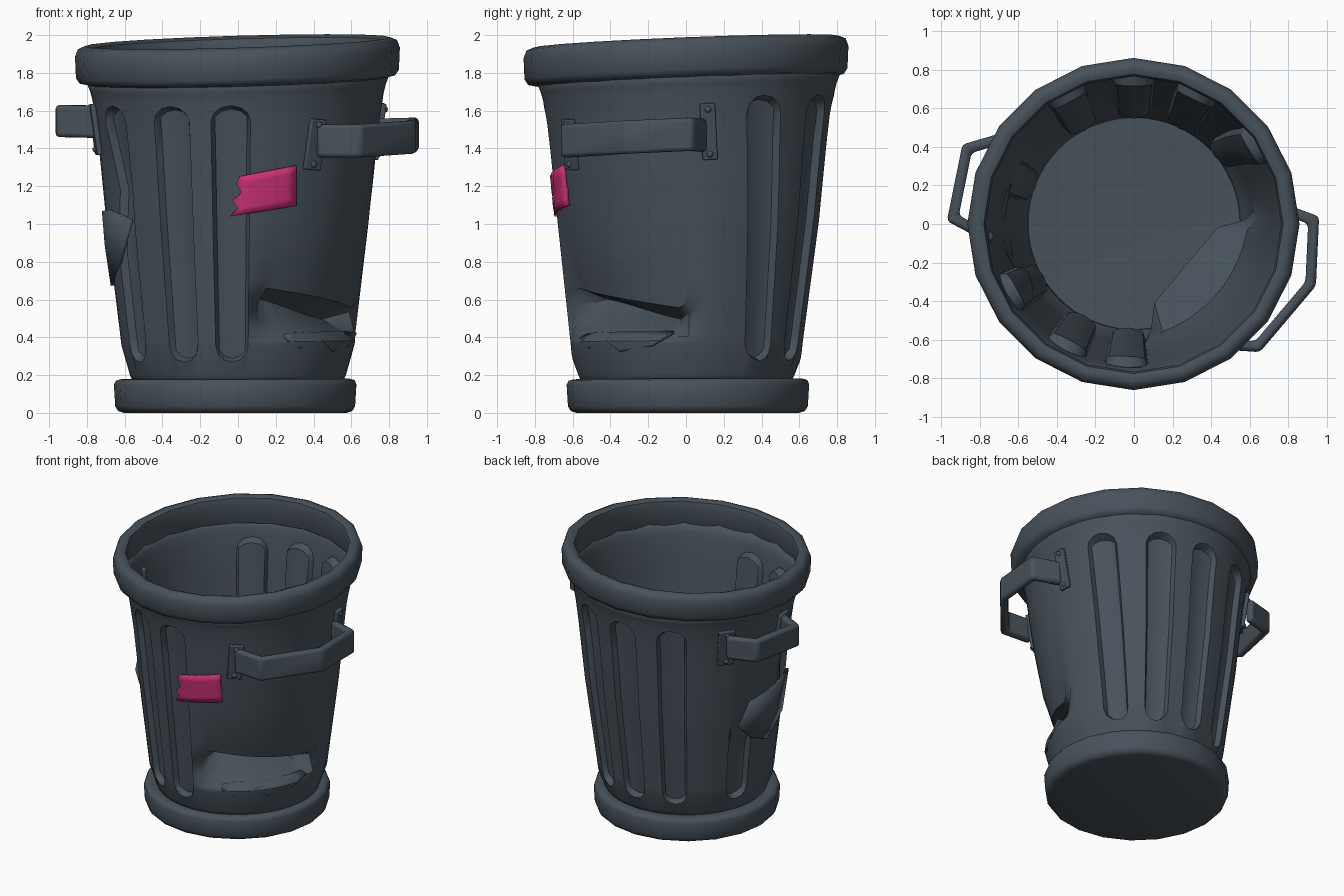
import bpy, bmesh
from math import sin, cos, radians, sqrt, tau
from mathutils import Vector, Matrix

cube = bpy.data.objects.get("Cube")
if cube:
    bpy.data.objects.remove(cube)


def material(name, rgb):
    m = bpy.data.materials.new(name)
    m.use_nodes = True
    m.diffuse_color = (*rgb, 1)
    bsdf = m.node_tree.nodes["Principled BSDF"]
    bsdf.inputs["Base Color"].default_value = (*rgb, 1)
    bsdf.inputs["Roughness"].default_value = 0.7
    return m


METAL = material("slate metal", (0.065, 0.085, 0.105))
PINK = material("pink tape", (0.6, 0.03, 0.18))


def lerp_table(table, z):
    """Piecewise linear lookup, clamped at both ends."""
    if z <= table[0][0]:
        return table[0][1]
    for (a, va), (b, vb) in zip(table, table[1:]):
        if z <= b:
            return va + (vb - va) * (z - a) / (b - a)
    return table[-1][1]


WALL = [(0.15, 0.55), (0.2, 0.572), (0.3, 0.61), (1.0, 0.695), (1.5, 0.745), (1.7, 0.775),
        (1.79, 0.81)]


def lean(x, y, z):
    """The whole can leans up a little toward the back left."""
    return Vector((x, y, z + (0.03 * x + 0.04 * y) * z / 2))


def on_wall(az, z, out=0.0):
    r = lerp_table(WALL, z) + out
    return lean(r * cos(radians(az)), r * sin(radians(az)) + 0.015, z)


def make(name, verts, faces, mat=METAL, smooth=40, solid=0, bevel=0):
    me = bpy.data.meshes.new(name)
    me.from_pydata([tuple(v) for v in verts], [], faces)
    bm = bmesh.new()
    bm.from_mesh(me)
    if not solid:
        bmesh.ops.recalc_face_normals(bm, faces=bm.faces)
    bm.to_mesh(me)
    bm.free()
    me.materials.append(mat)
    ob = bpy.data.objects.new(name, me)
    bpy.context.collection.objects.link(ob)
    if solid:
        mod = ob.modifiers.new("thickness", "SOLIDIFY")
        mod.thickness, mod.offset = solid, -1
    if bevel:
        mod = ob.modifiers.new("soft edges", "BEVEL")
        mod.width, mod.segments = bevel, 2
    bpy.ops.object.select_all(action="DESELECT")
    ob.select_set(True)
    bpy.context.view_layer.objects.active = ob
    bpy.ops.object.shade_smooth_by_angle(angle=radians(smooth))
    return ob


def lathe(name, profile, closed, centre=(0, 0), sides=20):
    n, verts, faces = len(profile), [], []
    for i in range(sides):
        a = tau * i / sides
        verts += [lean(r * cos(a) + centre[0], r * sin(a) + centre[1], z) for r, z in profile]
    for i in range(sides):
        k = (i + 1) % sides
        for j in range(n if closed else n - 1):
            m = (j + 1) % n
            faces.append((i * n + j, k * n + j, k * n + m, i * n + m))
    if not closed:
        faces.append([i * n for i in range(sides)])
        faces.append([i * n + n - 1 for i in range(sides)])
    return make(name, verts, faces, smooth=50)


# Rolled rim and base tray
lathe("rim", [(0.79, 1.755), (0.835, 1.765), (0.855, 1.795), (0.86, 1.91), (0.845, 1.95),
              (0.81, 1.965), (0.775, 1.95), (0.765, 1.91), (0.78, 1.80)], True, (-0.003, 0))
lathe("base", [(0.59, 0.0), (0.62, 0.01), (0.635, 0.035), (0.642, 0.15), (0.632, 0.172),
               (0.605, 0.18), (0.55, 0.175)], False, (-0.015, 0.01))

# Fluted wall: columns are placed around each flute, evenly filled in the gaps
SHORT = 160
TWISTED = 34
FLUTES = [TWISTED, 64, 90, 118, SHORT, 210, 242, 267]
HALF = 8
columns = []
for i, c in enumerate(FLUTES):
    columns += [(c + o * HALF, c, o) for o in (-1, -0.85, -0.5, 0, 0.5, 0.85, 1)]
    start = c + HALF
    gap = (FLUTES[(i + 1) % len(FLUTES)] - HALF - start) % 360
    steps = max(2, round(gap / 5))
    columns += [(start + gap * k / steps, None, 1) for k in range(1, steps)]

LOW, HIGH = 0.36, 1.565
ROWS = [0.15, 0.2, LOW, LOW + 0.02, 0.40, 0.47, 0.55, 0.61, 0.70, 0.85, 1.0, 1.2, 1.4,
        HIGH - 0.02, HIGH, 1.675, 1.72, 1.79]
DENT = [(0.39, 0), (0.55, 1), (0.61, 0.25), (0.85, 0.1), (1.3, 0)]
SLOPE = [(0.40, 0), (0.55, 1), (0.61, 1), (0.85, 0)]
TWIST = [(0.3, 6), (1.6, -3)]


def wall_point(az, flute, o, z0):
    z, depth = z0, 0.0
    arc = 0.088 * sqrt(max(0, 1 - o * o))
    if flute is not None:
        # Rounded flute ends
        if z0 in (HIGH, HIGH - 0.02):
            z += arc
        elif z0 in (LOW, LOW + 0.02):
            z -= arc
        if LOW < z0 < HIGH:
            depth = 0.04 if abs(o) == 0.85 else 0.055 * (1 - o ** 4)
        if flute == SHORT and z0 > 0.8:
            depth = 0
    r = lerp_table(WALL, z) - depth
    # Large fold kicked into the lower front
    da = (az + 40 + 180) % 360 - 180
    edge = min(1, max(0, (43 - abs(da)) / 7))
    r += (min(r, 0.36 / cos(radians(da))) - r) * lerp_table(DENT, z) * edge
    z -= 0.0016 * da * lerp_table(SLOPE, z) * edge
    # Shallow crumple near the side handle
    side = max(0, 1 - abs(az - 204) / 16) * max(0, 1 - abs(z - 1.2) / 0.35)
    r -= 0.05 * side
    # One flute is wrung slightly out of line
    a = radians(az + lerp_table(TWIST, z) * max(0, 1 - abs(az - TWISTED) / 25))
    return lean(r * cos(a), r * sin(a) + 0.015 * min(1, z), z)


n, m = len(ROWS), len(columns)
verts = [wall_point(*c, z) for c in columns for z in ROWS]
faces = [(i * n + j, (i + 1) % m * n + j, (i + 1) % m * n + j + 1, i * n + j + 1)
         for i in range(m) for j in range(n - 1)]
make("wall", verts, faces, smooth=35, solid=0.012)

# Torn lip below the fold
lip = [(-66, 0.40), (-58, 0.35), (-44, 0.385), (-36, 0.33), (-18, 0.36), (-8, 0.42)]
verts = [on_wall(a, z, 0.012) for a, z in lip] + [on_wall(a, 0.43, -0.05) for a, z in lip]
k = len(lip)
make("torn_lip", verts, [(i, i + 1, i + 1 + k, i + k) for i in range(k - 1)], smooth=20, solid=0.012)

# Bent repair plate on the side
outline = [(158, 0.86), (168, 0.74), (182, 0.68), (203, 0.8), (217, 1.04), (197, 1.09),
           (182, 1.08), (165, 1.04)]
verts = [on_wall(a, z, 0.018) for a, z in outline] + [on_wall(188, 0.9, 0.03)]
k = len(outline)
make("repair_plate", verts, [(i, (i + 1) % k, k) for i in range(k)], smooth=20, solid=0.02)

# Torn strip of tape on the front
jag = [-0.045, 0.0, -0.03, 0.02, -0.01, 0.01]
verts, faces, cols = [], [], 7
for j, left in enumerate(jag):
    v = j / (len(jag) - 1)
    for i in range(cols):
        u = i / (cols - 1)
        x = left + (0.31 - left) * u
        z = 1.035 + 0.215 * v + 0.05 * u
        r = lerp_table(WALL, z) + 0.012 + 0.004 * ((i + j) % 2)
        verts.append(lean(x, 0.015 - sqrt(r * r - x * x), z + 0.02))
for j in range(len(jag) - 1):
    for i in range(cols - 1):
        a = j * cols + i
        faces.append((a, a + 1, a + 1 + cols, a + cols))
make("tape", verts, faces, PINK, solid=0.018)


def handle(name, path, half_height, thick=0.055):
    """Sweep a flat bar along a path with mitred corners."""
    pts, verts, faces = [Vector(p) for p in path], [], []
    for i, p in enumerate(pts):
        dirs = [(pts[k + 1] - pts[k]).xy.normalized() for k in (i - 1, i) if 0 <= k < len(pts) - 1]
        normals = [Vector((d.y, -d.x)) for d in dirs]
        mid = sum(normals, Vector((0, 0))).normalized()
        off = (mid * thick / 2 / max(0.5, mid.dot(normals[0]))).to_3d()
        up = Vector((0, 0, half_height))
        verts += [p + off - up, p + off + up, p - off + up, p - off - up]
    for i in range(len(pts) - 1):
        for q in range(4):
            s = (q + 1) % 4
            faces.append((4 * i + q, 4 * i + s, 4 * i + 4 + s, 4 * i + 4 + q))
    last = 4 * (len(pts) - 1)
    faces += [(0, 1, 2, 3), (last, last + 1, last + 2, last + 3)]
    make(name, verts, faces, bevel=0.02)


def mount(name, az, z, width, height, twist=0):
    """Mounting plate with two rivets, laid against the wall."""
    frame = (Matrix.Translation(on_wall(az, z, 0.012)) @ Matrix.Rotation(radians(az), 4, "Z")
             @ Matrix.Rotation(radians(8), 4, "Y") @ Matrix.Rotation(radians(twist), 4, "X"))
    box = [(sx * 0.014, sy * width / 2, sz * height / 2)
           for sx in (-1, 1) for sy in (-1, 1) for sz in (-1, 1)]
    quads = [(0, 1, 3, 2), (4, 6, 7, 5), (0, 4, 5, 1), (2, 3, 7, 6), (0, 2, 6, 4), (1, 5, 7, 3)]
    make(name, [frame @ Vector(b) for b in box], quads, bevel=0.006)
    for side in (-1, 1):
        bpy.ops.mesh.primitive_uv_sphere_add(segments=10, ring_count=6, radius=0.018)
        rivet = bpy.context.object
        rivet.name = name + "_rivet"
        rivet.matrix_world = frame @ Matrix.Translation((0.012, 0, side * (height / 2 - 0.03)))
        rivet.data.materials.append(METAL)
        bpy.ops.object.shade_smooth()


handle("left_handle", [(0.74, 0.09, 1.47), (0.93, 0.02, 1.475), (0.915, -0.31, 1.46),
                       (0.64, -0.635, 1.44), (0.42, -0.62, 1.44)], 0.088)
mount("left_handle_back_mount", 8, 1.47, 0.08, 0.30, 4)
mount("left_handle_front_mount", -57, 1.43, 0.10, 0.27, -4)
handle("right_handle", [(-0.66, 0.45, 1.54), (-0.865, 0.39, 1.545), (-0.938, 0.03, 1.545),
                        (-0.73, -0.08, 1.54)], 0.085)
mount("right_handle_back_mount", 147, 1.52, 0.12, 0.27)
mount("right_handle_front_mount", 186, 1.52, 0.12, 0.27)
